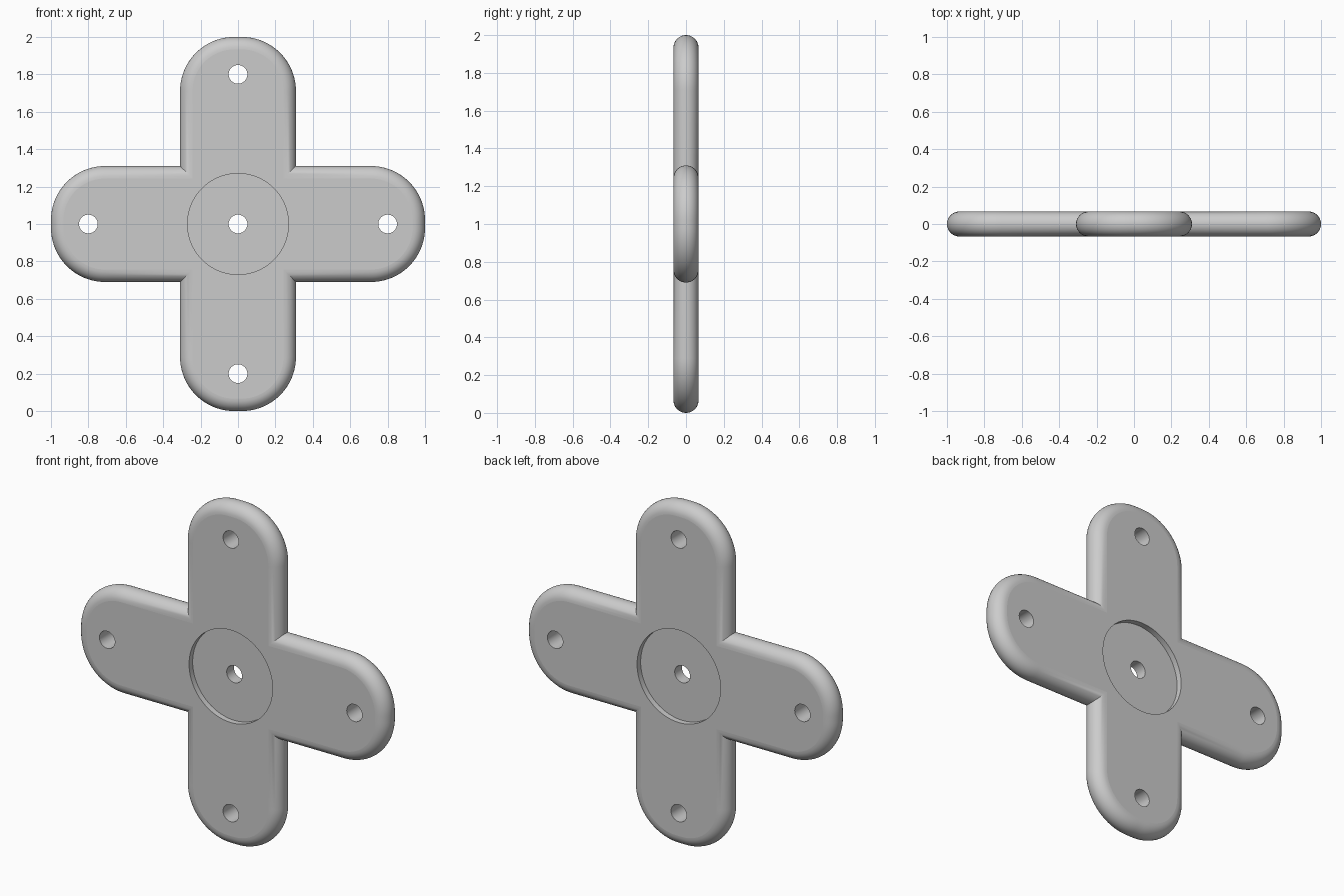
import bpy, bmesh
from math import sin, cos, pi, radians
from mathutils import Matrix

HALF_LENGTH, HALF_WIDTH, CORNER = 1.0, 0.31, 0.29
HALF_THICK = 0.0667          # also the radius of the rounded rim
CORNER_STEPS, RIM_STEPS = 24, 16
CENTRE = 1.0                 # height of the hub

if "Cube" in bpy.data.objects:
    bpy.data.objects.remove(bpy.data.objects["Cube"], do_unlink=True)

grey = bpy.data.materials.new("plain grey")
grey.use_nodes = True
colour = (0.6, 0.6, 0.6, 1)
grey.diffuse_color = colour
grey.node_tree.nodes["Principled BSDF"].inputs["Base Color"].default_value = colour


def finish(bm, name):
    bmesh.ops.recalc_face_normals(bm, faces=bm.faces)
    mesh = bpy.data.meshes.new(name)
    bm.to_mesh(mesh)
    bm.free()
    mesh.materials.append(grey)
    obj = bpy.data.objects.new(name, mesh)
    bpy.context.collection.objects.link(obj)
    return obj


def outline(inset, y):
    """Rounded rectangle, pulled in by inset, at depth y."""
    points = []
    for quarter, (sx, sz) in enumerate([(1, 1), (-1, 1), (-1, -1), (1, -1)]):
        for i in range(CORNER_STEPS + 1):
            a = (quarter + i / CORNER_STEPS) * pi / 2
            r = CORNER - inset
            points.append((sx * (HALF_LENGTH - CORNER) + r * cos(a), y,
                           sz * (HALF_WIDTH - CORNER) + r * sin(a)))
    return points


def make_bar(name, angle):
    """Flat bar with a fully rounded rim, turned about the hub."""
    bm = bmesh.new()
    loops = []
    for k in range(RIM_STEPS + 1):
        a = -pi / 2 + pi * k / RIM_STEPS
        ring = outline(HALF_THICK * (1 - cos(a)), HALF_THICK * sin(a))
        loops.append([bm.verts.new(p) for p in ring])
    for low, high in zip(loops, loops[1:]):
        for i in range(len(low)):
            j = (i + 1) % len(low)
            bm.faces.new((low[i], low[j], high[j], high[i]))
    bm.faces.new(loops[0])
    bm.faces.new(loops[-1])
    turn = Matrix.Translation((0, 0, CENTRE)) @ Matrix.Rotation(angle, 4, "Y")
    bmesh.ops.transform(bm, matrix=turn, verts=bm.verts)
    return finish(bm, name)


def make_cutter(name, radius, x, y, z, depth, sides):
    bm = bmesh.new()
    place = Matrix.Translation((x, y, z)) @ Matrix.Rotation(pi / 2, 4, "X")
    bmesh.ops.create_cone(bm, cap_ends=True, segments=sides, radius1=radius,
                          radius2=radius, depth=depth, matrix=place)
    return finish(bm, name)


def combine(target, other, operation):
    mod = target.modifiers.new(operation.lower(), "BOOLEAN")
    mod.operation, mod.solver, mod.object = operation, "EXACT", other
    bpy.context.view_layer.objects.active = target
    bpy.ops.object.modifier_apply(modifier=mod.name)
    bpy.data.objects.remove(other, do_unlink=True)


# Two crossed bars form the plate
plate = make_bar("cross_plate", 0)
combine(plate, make_bar("upright_bar", pi / 2), "UNION")

# Round recess on the front and the back of the hub
for side in (-1, 1):
    combine(plate, make_cutter("recess_cutter", 0.27, 0, side * HALF_THICK, CENTRE,
                               HALF_THICK, 96), "DIFFERENCE")

# Through holes in the hub and near each arm end
for dx, dz in [(0, 0), (0.8, 0), (-0.8, 0), (0, 0.8), (0, -0.8)]:
    combine(plate, make_cutter("hole_cutter", 0.05, dx, 0, CENTRE + dz, 0.4, 40),
            "DIFFERENCE")

# Smooth rim and bores, flat faces kept flat
bpy.ops.object.select_all(action="DESELECT")
plate.select_set(True)
bpy.context.view_layer.objects.active = plate
bpy.ops.object.shade_smooth_by_angle(angle=radians(30))
for face in plate.data.polygons:
    if abs(face.normal.y) > 0.9995:
        face.use_smooth = False
